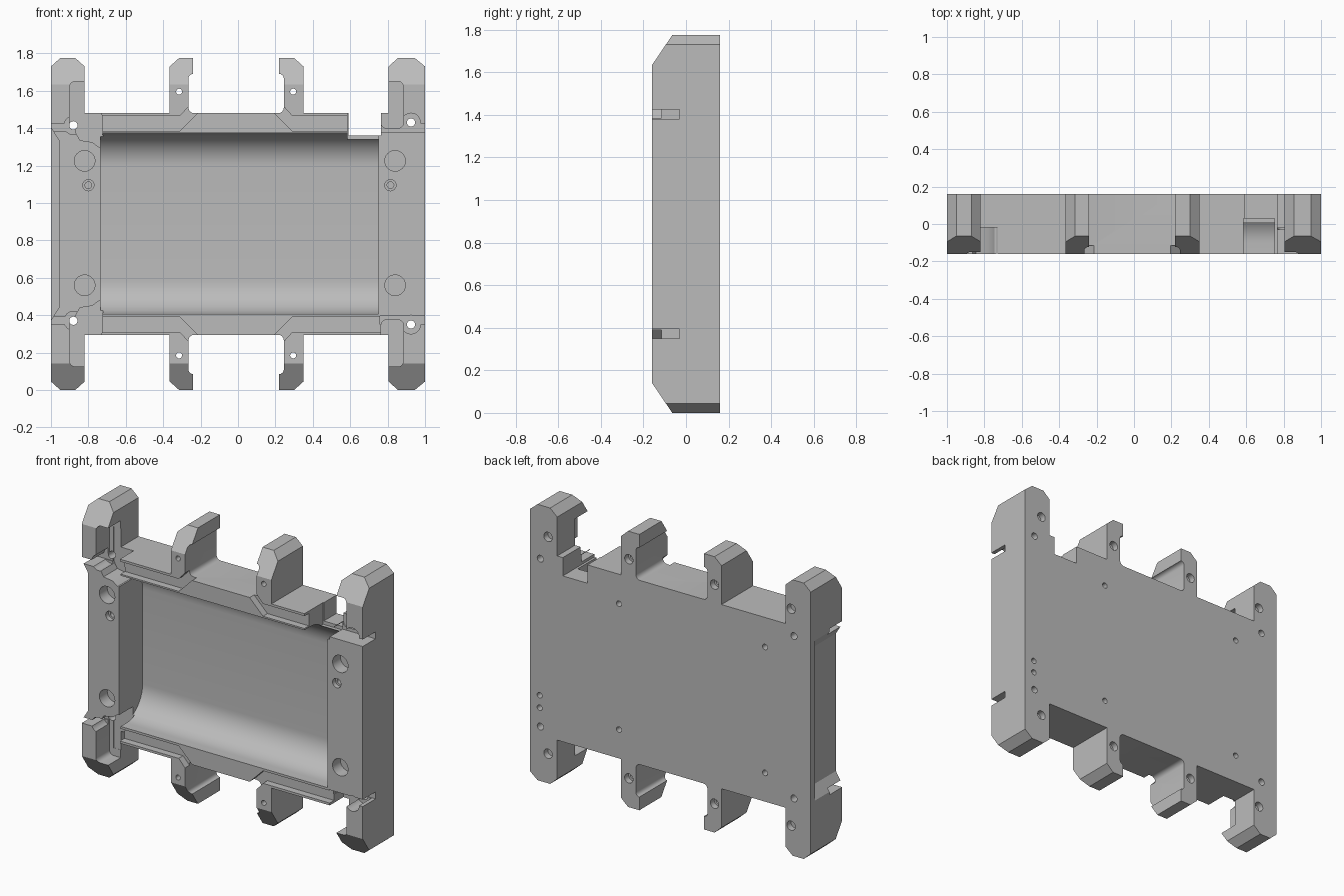
import bpy, bmesh
from math import sin, cos, pi, radians

old = bpy.data.objects.get("Cube")
if old:
    bpy.data.objects.remove(old)

HEIGHT, FRONT, BACK = 1.775, -0.16, 0.16

grey = bpy.data.materials.new("plain grey")
grey.use_nodes = True
color = (0.5, 0.5, 0.5, 1)
grey.diffuse_color = color
grey.node_tree.nodes["Principled BSDF"].inputs["Base Color"].default_value = color


def prism(name, pts, lo, hi, axis="y"):
    """Extrude a 2D outline along y (points are x, z) or along x (points are y, z)."""
    place = (lambda a, b, t: (a, t, b)) if axis == "y" else (lambda a, b, t: (t, a, b))
    bm = bmesh.new()
    face = bm.faces.new([bm.verts.new(place(a, b, lo)) for a, b in pts])
    ext = bmesh.ops.extrude_face_region(bm, geom=[face])
    for v in ext["geom"]:
        if isinstance(v, bmesh.types.BMVert):
            v.co = place(v.co.x if axis == "y" else v.co.y, v.co.z, hi)
    bmesh.ops.recalc_face_normals(bm, faces=bm.faces)
    mesh = bpy.data.meshes.new(name)
    bm.to_mesh(mesh)
    bm.free()
    obj = bpy.data.objects.new(name, mesh)
    bpy.context.collection.objects.link(obj)
    return obj


def arc(cx, cz, r, start, end, n):
    angles = [radians(start + (end - start) * i / n) for i in range(n + 1)]
    return [(cx + r * cos(a), cz + r * sin(a)) for a in angles]


def flip(pts):
    return [(a, HEIGHT - b) for a, b in reversed(pts)]


def rounded(x0, x1, z0, z1, r):
    return (arc(x1 - r, z1 - r, r, 0, 90, 5) + arc(x0 + r, z1 - r, r, 90, 180, 5)
            + arc(x0 + r, z0 + r, r, 180, 270, 5) + arc(x1 - r, z0 + r, r, 270, 360, 5))


# Plate outline with end columns and hooked fingers
top = [(-1, 1.73), (-.95, 1.775), (-.87, 1.775), (-.82, 1.73), (-.82, 1.48),
       (-.365, 1.48), (-.365, 1.73), (-.315, 1.775), (-.24, 1.775), (-.24, 1.69)]
top += arc(-.24, 1.665, .025, 90, 180, 4)[1:]
top += arc(-.235, 1.51, .03, 180, 270, 4)
top += arc(.215, 1.51, .03, 270, 360, 4)
top += arc(.22, 1.665, .025, 0, 90, 4)
top += [(.22, 1.775), (.3, 1.775), (.35, 1.73), (.35, 1.48), (.805, 1.48),
        (.805, 1.73), (.855, 1.775), (.945, 1.775), (1, 1.73)]
body = prism("battery_tray", top + flip(top), FRONT, BACK)

cutters = []


def cut(pts, lo, hi, axis="y"):
    cutters.append(prism("cutter", pts, lo, hi, axis))


def cut_both(pts, lo, hi, axis="y"):
    cut(pts, lo, hi, axis)
    cut(flip(pts), lo, hi, axis)


def box(x0, x1, z0, z1):
    return [(x0, z0), (x1, z0), (x1, z1), (x0, z1)]


def hole(x, z, r, lo, hi):
    cut(arc(x, z, r, 0, 348.75, 31), lo, hi)


# Sloped front ends of columns and fingers
cut_both([(-.3, 1.427), (-.3, 1.9), (.02, 1.9)], -1.1, 1.1, "x")

# Main trough with rounded long edges
cut([(-.3, .405)] + arc(-.1, .585, .18, 270, 360, 14)
    + arc(-.1, 1.195, .18, 0, 90, 14) + [(-.3, 1.375)], -.735, .75, "x")

# Open notch in the upper rim
cut(box(.59, .765, 1.362, 1.6), -.3, .3)
cut(box(.585, .75, 1.34, 1.6), -.3, .03)

# Wire channels leading from the corners to the fingers
cut_both([(-.76, 1.385), (-.31, 1.385), (-.215, 1.48), (-.215, 1.57),
          (-.31, 1.465), (-.76, 1.465)], -.3, FRONT + .045)
cut_both([(.77, 1.385), (.29, 1.385), (.195, 1.48), (.195, 1.57),
          (.29, 1.465), (.77, 1.465)], -.3, FRONT + .045)

# Corner pockets, side pockets and edge slots
cut_both([(-.87, 1.38), (-.845, 1.335), (-.78, 1.325), (-.745, 1.3), (-.72, 1.3),
          (-.735, 1.6), (-.87, 1.6)], -.3, -.02)
cut_both(rounded(-.9, -.78, 1.4, 1.65, .03), -.3, -.021)
cut_both(rounded(.765, .885, 1.4, 1.65, .03), -.3, -.021)
cut_both(box(.76, 1.1, 1.38, 1.425), -.3, -.03)
cut_both(box(-1.1, -.8, 1.382, 1.422), -.3, -.03)

# Recessed panel on the outer side
cut([(-1.02, .34), (-.955, .445), (-.955, 1.33), (-1.02, 1.435)], -.3, .115)

# Screw holes, magnet seats and pilot holes
for x, z in ((-.88, 1.415), (-.88, .37), (.925, 1.43), (.925, .35)):
    hole(x, z, .05, -.3, -.035)
    hole(x, z, .022, -.3, .3)
for x in (-.82, .84):
    for z in (.56, 1.225):
        hole(x, z, .055, -.3, FRONT + .08)
for x in (-.8, .815):
    hole(x, 1.095, .03, -.3, FRONT + .03)
    hole(x, 1.095, .018, -.3, 0)
for x in (-.315, .295):
    for z in (.185, 1.595):
        hole(x, z, .016, -.3, .3)
        hole(x, z, .03, BACK - .04, .3)
for x in (-.86, .87):
    for z in (.19, 1.585):
        hole(x, z, .03, BACK - .04, .3)
for x in (-.675, .365):
    for z in (.48, 1.29):
        hole(x, z, .018, BACK - .05, .3)
for z in (.47, .55):
    hole(.93, z, .018, BACK - .05, .3)

# Carve everything, then bake the result
for c in cutters:
    c.hide_render = True
    m = body.modifiers.new("carve", "BOOLEAN")
    m.operation, m.solver, m.object = "DIFFERENCE", "EXACT", c
bpy.context.view_layer.update()
baked = bpy.data.meshes.new_from_object(body.evaluated_get(bpy.context.evaluated_depsgraph_get()))
body.modifiers.clear()
body.data = baked
for c in cutters:
    bpy.data.objects.remove(c)

baked.materials.clear()
baked.materials.append(grey)
for o in bpy.context.selected_objects:
    o.select_set(False)
body.select_set(True)
bpy.context.view_layer.objects.active = body
bpy.ops.object.shade_smooth_by_angle(angle=radians(30))
